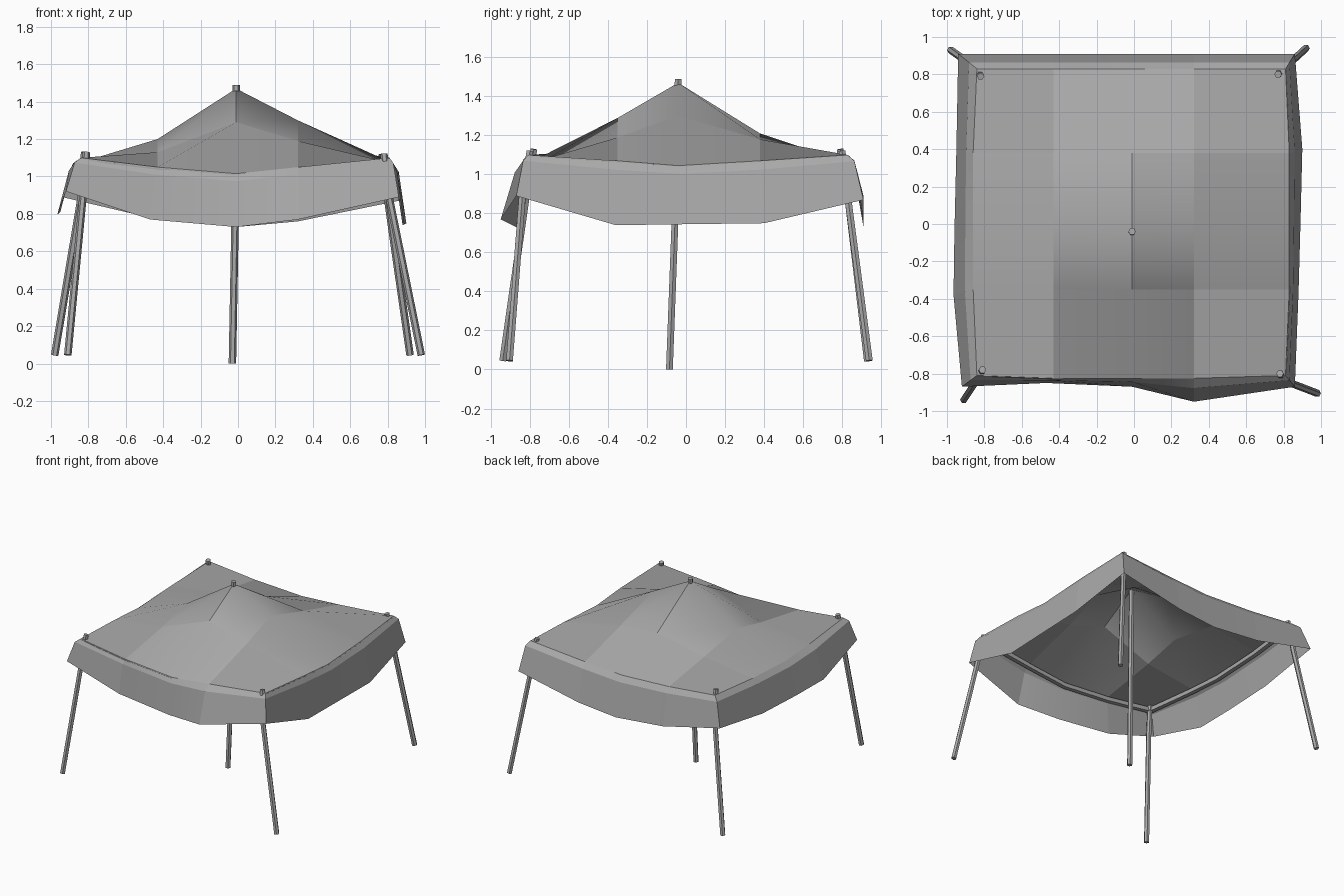
import bpy, bmesh, math
from mathutils import Vector

cube = bpy.data.objects.get("Cube")
if cube:
    bpy.data.objects.remove(cube, do_unlink=True)


def make_material(name, value):
    mat = bpy.data.materials.new(name)
    mat.use_nodes = True
    colour = (value, value, value, 1)
    mat.diffuse_color = colour
    mat.node_tree.nodes["Principled BSDF"].inputs["Base Color"].default_value = colour
    return mat


grey = make_material("canvas grey", 0.4)


def finish(name, bm, angle):
    mesh = bpy.data.meshes.new(name)
    bm.to_mesh(mesh)
    bm.free()
    mesh.materials.append(grey)
    obj = bpy.data.objects.new(name, mesh)
    bpy.context.collection.objects.link(obj)
    bpy.ops.object.select_all(action="DESELECT")
    obj.select_set(True)
    bpy.context.view_layer.objects.active = obj
    bpy.ops.object.shade_smooth_by_angle(angle=math.radians(angle))
    return obj


def tube(name, points, radius, sides):
    """Sweep a regular polygon along a path and cap both ends."""
    points = [Vector(p) for p in points]
    bm = bmesh.new()
    rings = []
    for i, p in enumerate(points):
        along = (points[min(i + 1, len(points) - 1)] - points[max(i - 1, 0)]).normalized()
        helper = Vector((0, 0, 1)) if abs(along.z) < 0.7 else Vector((1, 0, 0))
        u = along.cross(helper).normalized()
        v = along.cross(u)
        angles = [math.tau * (k + 0.5) / sides for k in range(sides)]
        rings.append([bm.verts.new(p + radius * (u * math.cos(a) + v * math.sin(a)))
                      for a in angles])
    for low, high in zip(rings, rings[1:]):
        for k in range(sides):
            n = (k + 1) % sides
            bm.faces.new((low[k], low[n], high[n], high[k]))
    bm.faces.new(rings[0])
    bm.faces.new(rings[-1])
    bmesh.ops.recalc_face_normals(bm, faces=bm.faces)
    return finish(name, bm, 30)


# Canopy roof: a sagging grid pushed up by the middle pole
columns = (-0.84, -0.43, -0.01, 0.32, 0.81)
rows = (-0.81, -0.35, -0.04, 0.38, 0.83)
heights = ((1.10, 1.05, 1.015, 1.05, 1.10),
           (1.07, 1.13, 1.29, 1.19, 1.07),
           (1.05, 1.20, 1.47, 1.30, 1.045),
           (1.07, 1.13, 1.21, 1.18, 1.07),
           (1.10, 1.06, 1.04, 1.06, 1.10))
# Valance hem, counter-clockwise from the front right corner
hem_points = ((-0.92, -0.87, 0.92), (-0.47, -0.85, 0.77), (-0.01, -0.87, 0.73),
              (0.32, -0.95, 0.77), (0.86, -0.87, 0.89), (0.88, -0.36, 0.74),
              (0.89, 0, 0.745), (0.9, 0.4, 0.75), (0.86, 0.91, 0.87),
              (0.32, 0.91, 0.76), (-0.01, 0.91, 0.73), (-0.43, 0.91, 0.77),
              (-0.94, 0.91, 0.89), (-0.95, 0.38, 0.81), (-0.96, -0.04, 0.8),
              (-0.965, -0.38, 0.8))

bm = bmesh.new()
grid = []
for j, y in enumerate(rows):
    line = []
    for i, x in enumerate(columns):
        # Edges bow outward slightly between the corners
        bow_x = 0.02 * (abs(i - 2) == 2) * (0 < j < 4) * (1 if i else -1)
        bow_y = -0.015 * (j == 0) * (0 < i < 4)
        line.append(bm.verts.new((x + bow_x, y + bow_y, heights[j][i])))
    grid.append(line)
for j in range(4):
    for i in range(4):
        bm.faces.new((grid[j][i], grid[j][i + 1], grid[j + 1][i + 1], grid[j + 1][i]))

# Rounded shoulder and hanging valance
eave = (grid[0][:4] + [row[4] for row in grid[:4]]
        + grid[4][:0:-1] + [row[0] for row in grid[:0:-1]])
eave_points = [v.co.copy() for v in eave]
hem = [bm.verts.new(p) for p in hem_points]
shoulder = []
for top, bottom in zip(eave, hem):
    p = top.co.lerp(bottom.co, 0.42)
    p.z = top.co.z + 0.14 * (bottom.co.z - top.co.z)
    shoulder.append(bm.verts.new(p))
for upper, lower in ((eave, shoulder), (shoulder, hem)):
    for k in range(len(eave)):
        n = (k + 1) % len(eave)
        bm.faces.new((upper[k], lower[k], lower[n], upper[n]))

# Cloth panels meet at creased seams; only the mid-lines of panels are soft
soft = [(grid[2][i], grid[2][i + 1]) for i in range(4)]
soft += [(grid[j][2], grid[j + 1][2]) for j in (0, 3)]
for k in (2, 6, 10, 14):
    soft += [(eave[k], shoulder[k]), (shoulder[k], hem[k])]
for edge in bm.edges:
    edge.smooth = False
for pair in soft:
    bm.edges.get(pair).smooth = True
finish("canopy", bm, 180)

# Edge rails just under the eaves
for s, side in enumerate(("front", "left", "back", "right")):
    path = []
    for k in range(5):
        p = eave_points[(s * 4 + k) % 16]
        path.append((p.x * 0.985, p.y * 0.985, p.z - 0.022))
    tube(side + "_rail", path, 0.023, 4)

# Splayed corner poles: top, slight bend, foot
poles = {
    "front_right_pole": ((-0.81, -0.78, 1.13), (-0.83, -0.82, 0.88), (-0.91, -0.94, 0.045)),
    "front_left_pole": ((0.78, -0.80, 1.12), (0.81, -0.84, 0.88), (0.98, -0.905, 0.045)),
    "back_left_pole": ((0.77, 0.80, 1.12), (0.80, 0.83, 0.88), (0.92, 0.94, 0.045)),
    "back_right_pole": ((-0.82, 0.79, 1.13), (-0.84, 0.83, 0.88), (-0.98, 0.93, 0.045)),
    "centre_pole": ((-0.01, -0.04, 1.49), (-0.015, -0.055, 0.8), (-0.03, -0.085, 0)),
}
for name, path in poles.items():
    tube(name, path, 0.02, 6)
